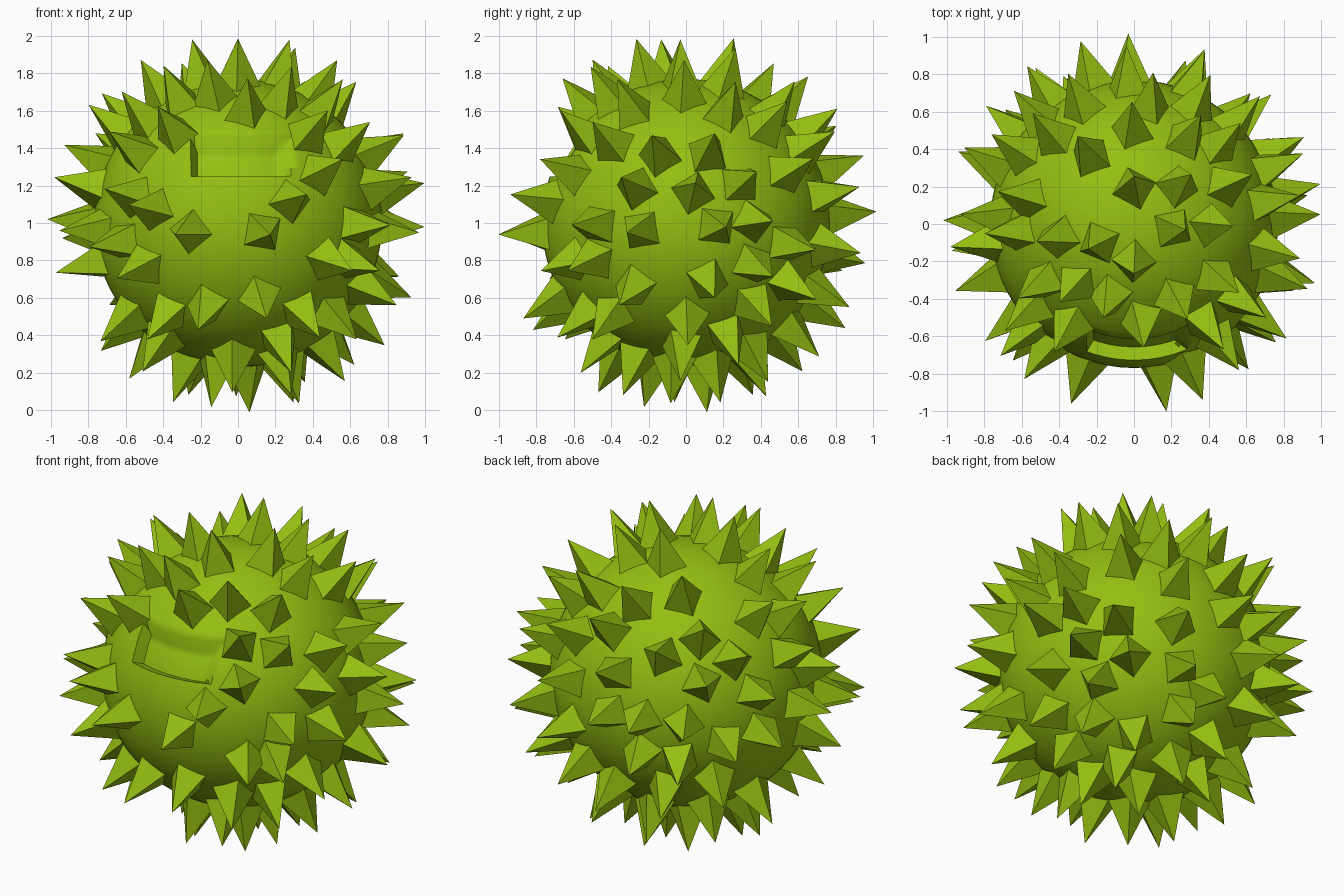
import bpy, bmesh, math, random
from mathutils import Vector, Matrix

if "Cube" in bpy.data.objects:
    bpy.data.objects.remove(bpy.data.objects["Cube"])

random.seed(4)
CENTRE = Vector((0, 0, 1))
BODY_R, TIP_R, ROOT_R, ROOT_W = 0.77, 1.02, 0.70, 0.148

green = bpy.data.materials.new("lime_green")
green.diffuse_color = (0.30, 0.52, 0.006, 1)
green.use_nodes = True
green.node_tree.nodes["Principled BSDF"].inputs["Base Color"].default_value = green.diffuse_color


def make_object(name, bm, material=green):
    bmesh.ops.recalc_face_normals(bm, faces=bm.faces)
    mesh = bpy.data.meshes.new(name)
    bm.to_mesh(mesh)
    bm.free()
    mesh.materials.append(material)
    obj = bpy.data.objects.new(name, mesh)
    bpy.context.collection.objects.link(obj)
    return obj


def on_sphere(axis, sign, a, b):
    """Unit direction from its two components across the given axis."""
    d = [a, b]
    d.insert(axis, sign * math.sqrt(max(0.0, 1 - a * a - b * b)))
    return Vector(d).normalized()


# Round body
bm = bmesh.new()
bmesh.ops.create_uvsphere(bm, u_segments=64, v_segments=40, radius=BODY_R,
                          matrix=Matrix.Translation(CENTRE))
body = make_object("body", bm)

# Curved recess on the front: crisp lower edge, sloping top and ends
bm = bmesh.new()
bmesh.ops.create_grid(bm, x_segments=12, y_segments=5, size=1)
ext = bmesh.ops.extrude_face_region(bm, geom=bm.faces[:])["geom"]
outer = {v for v in ext if isinstance(v, bmesh.types.BMVert)}
for v in bm.verts:
    s, t = (v.co.x + 1) / 2, (v.co.y + 1) / 2
    if v in outer:
        x, z, r = -0.27 + 0.61 * s, 0.25 + 0.27 * t, 0.90
    else:
        x, z, r = -0.24 + 0.48 * s, 0.25 + 0.165 * t, 0.695
    v.co = CENTRE + on_sphere(1, -1, x / BODY_R, z / BODY_R) * r
cutter = make_object("recess_cutter", bm)
cutter.hide_render = True
cutter.hide_set(True)
cut = body.modifiers.new("recess", 'BOOLEAN')
cut.operation, cut.solver, cut.object = 'DIFFERENCE', 'EXACT', cutter
bpy.context.view_layer.objects.active = body
body.select_set(True)
bpy.ops.object.modifier_apply(modifier="recess")
bpy.ops.object.shade_smooth_by_angle(angle=math.radians(62))
bpy.data.objects.remove(cutter)


# Four-sided spikes, pointing straight out
def spikes(name, axis, sign, places):
    bm = bmesh.new()
    for a, b in places:
        d = on_sphere(axis, sign, a, b)
        turn = d.to_track_quat('Z', 'Y').to_matrix().to_4x4()
        place = (Matrix.Translation(CENTRE + d * (TIP_R + ROOT_R) / 2) @ turn
                 @ Matrix.Rotation(random.uniform(0, math.pi / 2), 4, 'Z'))
        bmesh.ops.create_cone(bm, cap_ends=True, segments=4, radius1=ROOT_W, radius2=0,
                              depth=TIP_R - ROOT_R, matrix=place)
    bmesh.ops.remove_doubles(bm, verts=bm.verts, dist=1e-5)
    make_object(name, bm)


# front and back: (x, z)
spikes("front_spikes", 1, -1, [
    (.05, .76), (-.42, .61), (.47, .59), (.55, .335), (.36, .15), (.17, -.06), (-.33, -.06),
    (-.575, .095), (-.70, .18), (-.675, .48), (-.78, -.125), (-.635, -.29), (-.475, -.61),
    (-.21, -.56), (.15, -.50), (.60, -.25), (.43, -.60), (.28, -.785)])
spikes("back_spikes", 1, 1, [
    (-.345, .51), (-.63, .34), (.10, .60), (-.04, .355), (-.03, .06), (-.28, .06),
    (-.56, .04), (-.27, -.21), (-.517, -.25), (.27, -.44), (.37, .19), (.40, .48),
    (.72, -.14), (.61, -.40), (.37, -.157), (.03, -.55), (.15, -.70), (-.37, -.51)])

# right and left: (y, z)
spikes("right_spikes", 0, 1, [
    (-.18, .46), (.15, .47), (-.34, .24), (.05, .21), (.37, .27), (-.60, -.01), (-.31, -.05),
    (.21, -.02), (.455, .01), (.455, -.28), (.15, -.39), (-.35, -.43), (.01, -.64),
    (.45, -.54), (-.62, -.25), (-.49, -.61), (-.49, .53), (.67, .34)])
spikes("left_spikes", 0, -1, [
    (.47, .47), (.40, .22), (.62, -.117), (.38, -.08), (-.05, .62), (.05, .41), (.02, .02),
    (-.12, .24), (-.35, -.04), (-.14, -.26), (.17, .68), (.60, -.43), (.19, -.67),
    (-.31, -.62)])

# top and bottom: (x, y)
spikes("top_spikes", 2, 1, [
    (-.01, .64), (.35, .57), (.56, .53), (-.295, .46), (0, .25), (.30, .26), (.62, .26),
    (.27, -.03), (.52, -.01), (-.24, -.13), (-.51, -.09), (0, -.26), (-.39, -.41),
    (-.16, -.49), (.28, -.50), (.55, -.36), (-.61, -.39), (-.53, .58)])
spikes("bottom_spikes", 2, -1, [
    (.35, .43), (.61, .275), (.56, -.03), (.29, .18), (-.01, .42), (-.16, .61), (.06, .11),
    (.32, -.08), (-.26, .35), (-.03, -.46), (-.14, -.22), (.28, -.33), (-.34, -.06),
    (-.57, .10), (-.50, -.38), (-.50, .43)])
